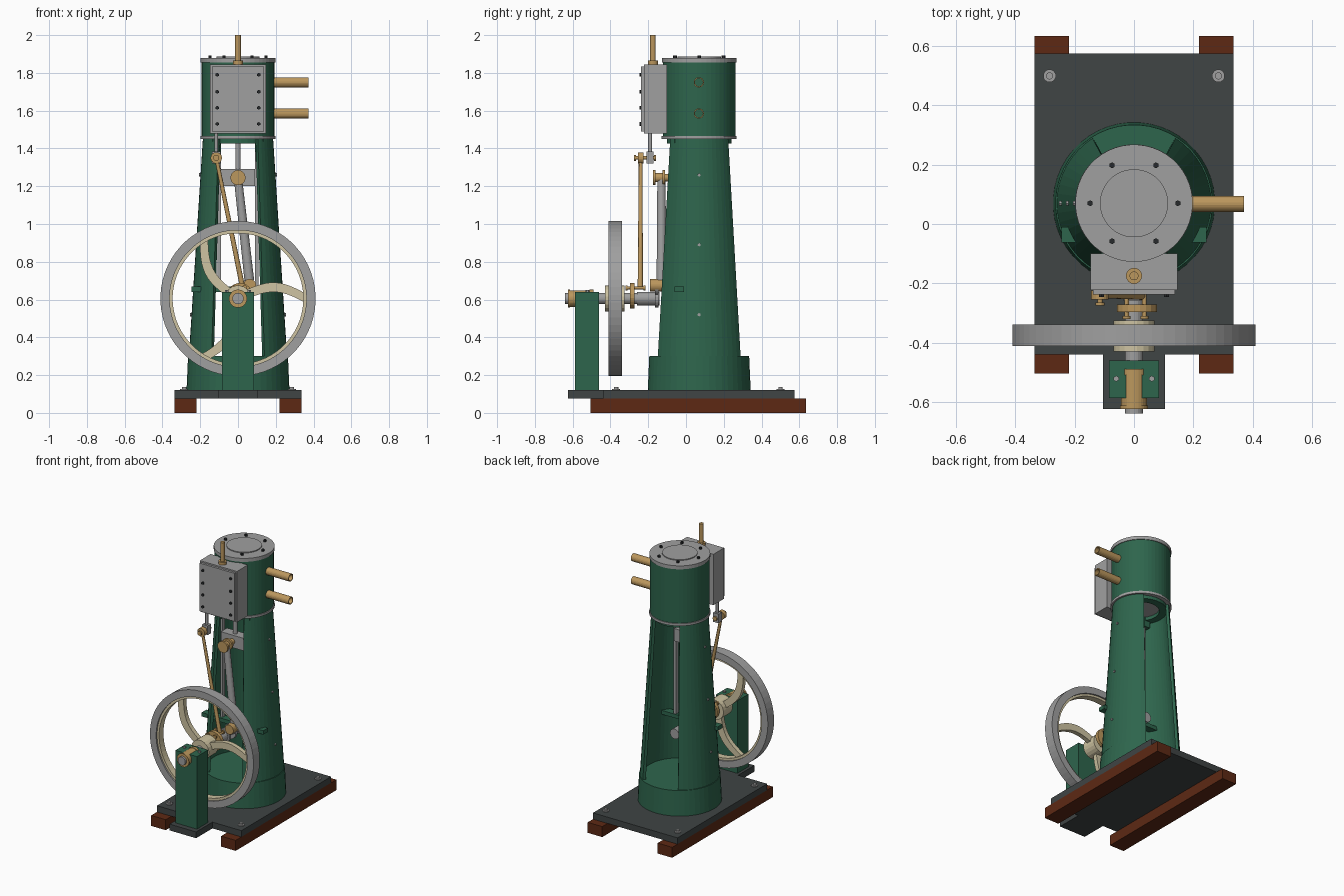
import bpy, bmesh, math
from mathutils import Vector

if "Cube" in bpy.data.objects:
    bpy.data.objects.remove(bpy.data.objects["Cube"])


def material(name, rgb):
    m = bpy.data.materials.new(name)
    m.use_nodes = True
    m.diffuse_color = (*rgb, 1)
    m.node_tree.nodes["Principled BSDF"].inputs["Base Color"].default_value = (*rgb, 1)
    return m


GREEN = material("green paint", (0.027, 0.13, 0.073))
STEEL = material("steel grey", (0.35, 0.35, 0.35))
BRASS = material("brass", (0.5, 0.31, 0.11))
CREAM = material("cream paint", (0.62, 0.55, 0.36))
SLATE = material("slate", (0.05, 0.058, 0.058))
WOOD = material("dark red wood", (0.11, 0.022, 0.007))
BLACK = material("dark bolt", (0.02, 0.023, 0.025))


def finish(name, bm, mat):
    bmesh.ops.recalc_face_normals(bm, faces=bm.faces)
    me = bpy.data.meshes.new(name)
    bm.to_mesh(me)
    bm.free()
    me.materials.append(mat)
    ob = bpy.data.objects.new(name, me)
    bpy.context.collection.objects.link(ob)
    return ob


def box(name, mat, x, y, z):
    bm = bmesh.new()
    for v in bmesh.ops.create_cube(bm, size=1)["verts"]:
        v.co = [(a + b) / 2 + c * (b - a) for (a, b), c in zip((x, y, z), v.co)]
    return finish(name, bm, mat)


def lathe(name, mat, origin, axis, profile, seg=32, ring=False):
    """Turn (radius, distance along axis) points; ring closes the section."""
    bm = bmesh.new()
    q = Vector(axis).to_track_quat("Z", "Y")
    rows = []
    for r, h in profile:
        angles = [2 * math.pi * (i + 0.5) / seg for i in range(seg)]
        rows.append([bm.verts.new(Vector(origin) + q @ Vector((r * math.cos(a), r * math.sin(a), h)))
                     for a in angles])
    pairs = list(zip(rows, rows[1:])) + ([(rows[-1], rows[0])] if ring else [])
    for lo, hi in pairs:
        for i in range(seg):
            j = (i + 1) % seg
            bm.faces.new((lo[i], lo[j], hi[j], hi[i]))
    if not ring:
        bm.faces.new(rows[0])
        bm.faces.new(rows[-1])
    return finish(name, bm, mat)


def rod(name, mat, a, b, r, r2=None, seg=20):
    d = Vector(b) - Vector(a)
    return lathe(name, mat, a, d, [(r, 0), (r if r2 is None else r2, d.length)], seg)


def tube(name, mat, a, b, r, inner, seg=32):
    d = Vector(b) - Vector(a)
    n = d.length
    return lathe(name, mat, a, d, [(r, 0), (r, n), (inner, n), (inner, 0)], seg, True)


UP, BACK = (0, 0, 1), (0, 1, 0)
CY = 0.07      # column axis
SZ = 0.605     # shaft height

# Timber runners, bed plate and holding-down bolts
for s, side in ((1, "left"), (-1, "right")):
    box(f"runner_{side}", WOOD, sorted((s * 0.22, s * 0.335)), (-0.505, 0.635), (0, 0.075))
    for y in (-0.37, 0.5):
        lathe(f"bed_bolt_{side}", STEEL, (s * 0.285, y, 0.12), UP,
              [(0.022, 0), (0.022, 0.006), (0.012, 0.006), (0.012, 0.016)], 12)
box("bed_plate", SLATE, (-0.335, 0.335), (-0.44, 0.575), (0.075, 0.12))
box("bed_tongue", SLATE, (-0.105, 0.105), (-0.625, -0.44), (0.075, 0.12))

# Column: solid foot, two tapering side walls, top ring
lathe("column_foot", GREEN, (0, CY, 0.12), UP, [(0.273, 0), (0.265, 0.18)], 48)
for s, side in ((1, "left"), (-1, "right")):
    bm = bmesh.new()
    rows = []
    for z, r, gap in ((0.3, 0.26, 0.14), (1.45, 0.186, 0.105)):
        a0 = math.acos(gap / r)
        rows.append([bm.verts.new((s * r * math.cos(a), CY + r * math.sin(a), z))
                     for a in (a0 * (i / 8 - 1) for i in range(17))])
    for i in range(16):
        f = (rows[0][i], rows[0][i + 1], rows[1][i + 1], rows[1][i])
        bm.faces.new(f if s > 0 else f[::-1])
    wall = finish(f"column_wall_{side}", bm, GREEN)
    mod = wall.modifiers.new("thickness", "SOLIDIFY")
    mod.thickness = 0.02
    mod.offset = -1 if wall.data.polygons[8].normal.x * s > 0 else 1
    for z in (0.52, 0.89, 1.26):
        r = 0.26 - (z - 0.3) * 0.064
        rod("column_stud", STEEL, (s * (r - 0.01), CY, z), (s * (r + 0.007), CY, z), 0.009, seg=6)
    # Crosshead guides
    box(f"guide_bar_{side}", STEEL, (s * 0.1 - 0.009, s * 0.1 + 0.009), (-0.045, -0.015), (0.66, 1.45))
    box(f"guide_bracket_{side}", GREEN, sorted((s * 0.09, s * 0.135)), (-0.06, 0), (1.38, 1.45))
tube("column_top_ring", GREEN, (0, CY, 1.425), (0, CY, 1.45), 0.172, 0.12)
box("bearing_cross_bar", GREEN, (-0.245, 0.245), (-0.062, -0.01), (0.64, 0.668))

# Cylinder, flanges and cover
rod("cylinder", GREEN, (0, CY, 1.46), (0, CY, 1.86), 0.193, seg=48)
rod("lower_flange", STEEL, (0, CY, 1.449), (0, CY, 1.466), 0.199, seg=48)
rod("cylinder_cover", STEEL, (0, CY, 1.855), (0, CY, 1.88), 0.198, seg=48)
rod("cover_boss", STEEL, (0, CY, 1.88), (0, CY, 1.886), 0.115, seg=40)
for i in range(6):
    a = i * math.pi / 3
    p = (0.148 * math.cos(a), CY + 0.148 * math.sin(a))
    rod("cover_bolt", BLACK, (*p, 1.88), (*p, 1.893), 0.01, seg=6)
for z in (1.75, 1.585):
    tube("steam_pipe", BRASS, (0.185, CY - 0.002, z), (0.372, CY - 0.002, z), 0.027, 0.021, 20)

# Valve chest with bolted front plate and gland
box("valve_chest", STEEL, (-0.147, 0.147), (-0.222, -0.1), (1.48, 1.845))
box("valve_chest_plate", STEEL, (-0.138, 0.138), (-0.238, -0.222), (1.49, 1.835))
for x in (-0.11, 0.11):
    for z in (1.53, 1.615, 1.7, 1.79):
        rod("chest_bolt", BLACK, (x, -0.235, z), (x, -0.247, z), 0.01, seg=6)
lathe("valve_gland", BRASS, (0, -0.175, 1.845), UP,
      [(0.027, 0), (0.027, 0.02), (0.015, 0.02), (0.015, 0.155)], 20)

# Valve rod, clevis and eccentric gear
VX = -0.115
rod("valve_rod", STEEL, (VX, -0.19, 1.36), (VX, -0.19, 1.49), 0.01)
box("valve_clevis", STEEL, (VX - 0.022, VX + 0.022), (-0.21, -0.172), (1.32, 1.385))
lathe("valve_pin", BRASS, (VX, -0.275, 1.35), BACK,
      [(0.016, 0), (0.016, 0.01), (0.009, 0.01), (0.009, 0.105), (0.016, 0.105), (0.016, 0.115)], 16)
rod("eccentric_rod_eye", BRASS, (VX, -0.255, 1.35), (VX, -0.225, 1.35), 0.03)
rod("eccentric_rod", BRASS, (VX, -0.24, 1.35), (0.025, -0.242, 0.66), 0.01, 0.014)
rod("eccentric_strap", BRASS, (0.01, -0.297, 0.62), (0.01, -0.272, 0.62), 0.068)
for x in (-0.025, 0.035):
    lathe("strap_pin", BRASS, (x, -0.32, 0.662), BACK,
          [(0.014, 0), (0.014, 0.01), (0.008, 0.01), (0.008, 0.095), (0.014, 0.095), (0.014, 0.105)], 12)

# Piston rod, crosshead and connecting rod
PY = -0.03
rod("piston_rod", STEEL, (0, PY, 1.25), (0, PY, 1.455), 0.014)
box("crosshead", STEEL, (-0.09, 0.09), (-0.065, 0.005), (1.2, 1.29))
lathe("crosshead_pin", BRASS, (0, -0.175, 1.245), BACK,
      [(0.04, 0), (0.04, 0.014), (0.024, 0.014), (0.024, 0.05), (0.04, 0.05), (0.04, 0.065), (0.02, 0.065),
       (0.02, 0.12)], 24)
rod("connecting_rod", STEEL, (0, -0.13, 1.24), (0.06, -0.13, 0.7), 0.022, 0.026)
rod("big_end", BRASS, (0.062, -0.19, 0.675), (0.062, -0.1, 0.675), 0.034)

# Crankshaft, crank webs and outer bearing
rod("crankshaft", STEEL, (0, -0.64, SZ), (0, -0.14, SZ), 0.03)
rod("shaft_collar", STEEL, (0, -0.26, SZ), (0, -0.14, SZ), 0.036)
rod("inner_shaft", STEEL, (0, -0.09, SZ), (0, 0.13, SZ), 0.036)
for y in (-0.155, -0.085):
    rod("crank_web_shaft_end", STEEL, (0, y - 0.01, SZ), (0, y + 0.01, SZ), 0.048)
    rod("crank_web_pin_end", STEEL, (0.05, y - 0.01, 0.665), (0.05, y + 0.01, 0.665), 0.04)
box("bearing_pedestal", GREEN, (-0.085, 0.085), (-0.587, -0.46), (0.12, 0.64))
lathe("outer_bearing", BRASS, (0, -0.625, SZ), BACK,
      [(0.048, 0), (0.048, 0.012), (0.044, 0.012), (0.044, 0.115), (0.048, 0.115), (0.048, 0.135)], 28)
for x in (-0.06, 0.06):
    rod("bearing_bolt", STEEL, (x, -0.522, 0.64), (x, -0.522, 0.65), 0.01, seg=6)

# Flywheel: steel rim, cream inner ring, hub and three bowed spokes
tube("flywheel_rim", STEEL, (0, -0.411, SZ), (0, -0.34, SZ), 0.411, 0.362, 64)
tube("flywheel_inner_ring", CREAM, (0, -0.4, SZ), (0, -0.351, SZ), 0.364, 0.346, 64)
rod("flywheel_hub", CREAM, (0, -0.43, SZ), (0, -0.325, SZ), 0.07)
for k in range(3):
    bm = bmesh.new()
    turn = k * 2 * math.pi / 3
    rows = []
    for i in range(11):
        t = i / 10
        d = 0.05 + 0.302 * t
        mid = 0.045 * math.sin(math.pi * t) + 0.02 * (1 - t) + 0.005
        row = []
        for off, y in ((0.025, -0.392), (0.025, -0.36), (-0.025, -0.36), (-0.025, -0.392)):
            h = mid + off
            row.append(bm.verts.new((d * math.cos(turn) - h * math.sin(turn), y,
                                     SZ + d * math.sin(turn) + h * math.cos(turn))))
        rows.append(row)
    for a, b in zip(rows, rows[1:]):
        for i in range(4):
            j = (i + 1) % 4
            bm.faces.new((a[i], a[j], b[j], b[i]))
    bm.faces.new(rows[0])
    bm.faces.new(rows[-1])
    finish(f"flywheel_spoke_{k + 1}", bm, CREAM)
